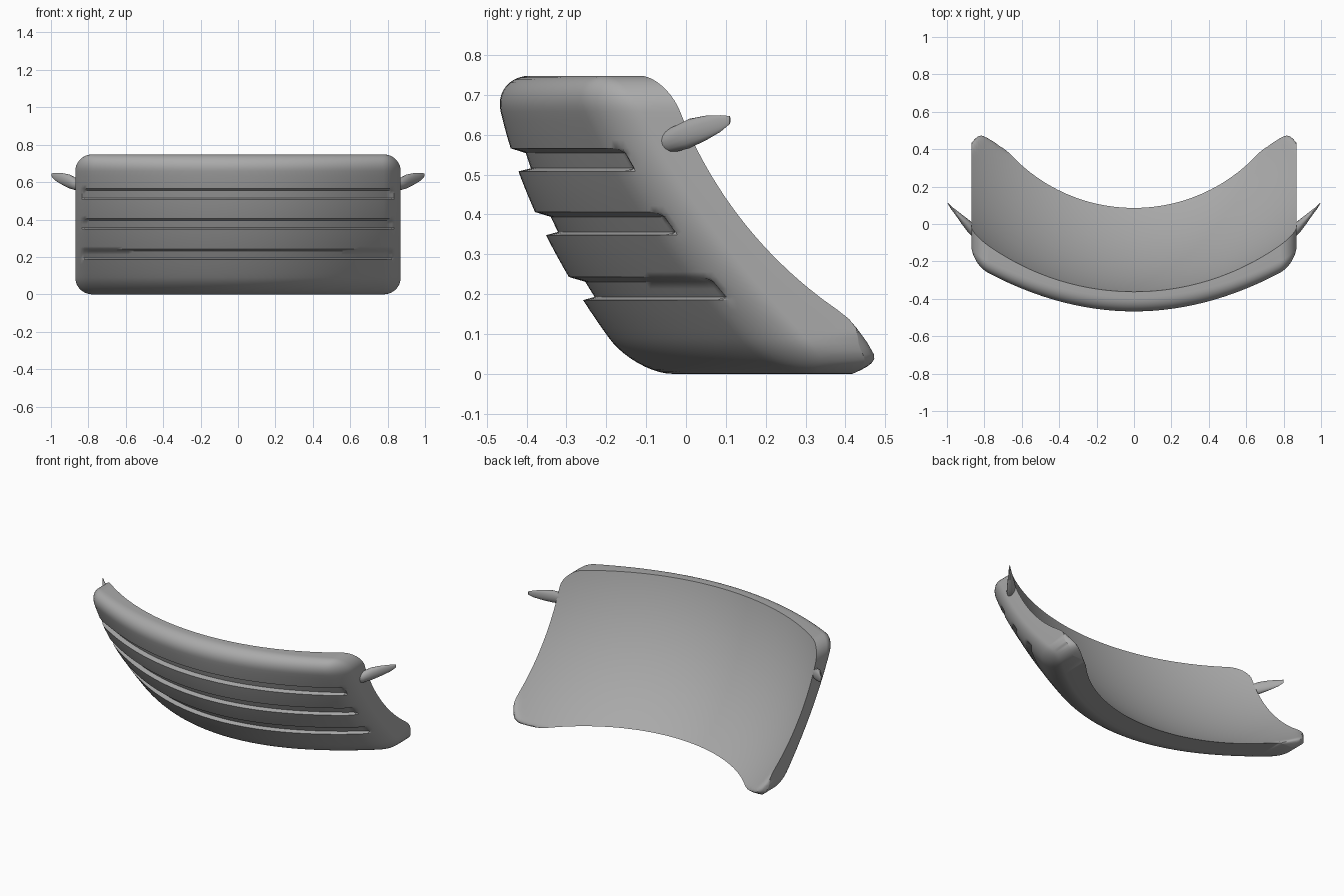
import bpy, bmesh, math
from mathutils import Vector

cube = bpy.data.objects.get("Cube")
if cube:
    bpy.data.objects.remove(cube, do_unlink=True)

W, H, R = 0.87, 0.748, 0.09        # half width, height, corner radius
GROOVES = (0.508, 0.348, 0.185)    # lower lip of each groove
GROOVE_DEPTH, GROOVE_END = 0.034, 0.835

grey = bpy.data.materials.new("plain grey")
grey.use_nodes = True
grey.diffuse_color = (0.4, 0.4, 0.4, 1)
grey.node_tree.nodes["Principled BSDF"].inputs["Base Color"].default_value = (0.4, 0.4, 0.4, 1)


def finish(name, bm, angle):
    bmesh.ops.recalc_face_normals(bm, faces=bm.faces[:])
    mesh = bpy.data.meshes.new(name)
    bm.to_mesh(mesh)
    bm.free()
    mesh.materials.append(grey)
    obj = bpy.data.objects.new(name, mesh)
    bpy.context.collection.objects.link(obj)
    bpy.ops.object.select_all(action='DESELECT')
    obj.select_set(True)
    bpy.context.view_layer.objects.active = obj
    bpy.ops.object.shade_smooth_by_angle(angle=math.radians(angle))
    return obj


def edge_distance(x, z):
    """Distance inward from the rounded rectangular outline."""
    qx = abs(x) - (W - R)
    qz = abs(z - H / 2) - (H / 2 - R)
    outside = math.hypot(max(qx, 0), max(qz, 0))
    return max(0, R - outside - min(max(qx, qz), 0))


def groove(x, z):
    """Depth of the horizontal grooves, fading out at their ends."""
    fade = min(1, max(0, (GROOVE_END - abs(x)) / 0.03))
    inside = any(g + 0.005 < z < g + 0.05 for g in GROOVES)
    return GROOVE_DEPTH * fade if inside else 0


def back(x, z):
    """Spherical hollow, softly capped at the lower rear tips."""
    ball = 0.99 - math.sqrt(max(0.01, 1.92 - x * x - (z - 1.05) ** 2))
    cap = 0.48 - 10 * max(0, abs(x) - 0.8) ** 2 - 25 * max(0, 0.05 - z) ** 2
    k = 0.05
    h = max(k - abs(ball - cap), 0) / k
    return min(ball, cap) - h * h * k / 4


def front(x, z):
    """Sloping bowed face with a rounded rim."""
    y = -0.125 - 0.8 * z + 0.43 * z * z + (0.565 - 0.33 * z) * x * x
    d = edge_distance(x, z)
    if d < R:
        y += R - math.sqrt(R * R - (R - d) ** 2)
    return min(y + groove(x, z), back(x, z) - 0.004)


def spaced(half, core):
    """Symmetric positions, closer together in the rounded rim."""
    inner = half - R
    mid = [inner * (2 * i / core - 1) for i in range(core + 1)]
    rim = [inner + R * math.sin(math.pi / 2 * i / 10) for i in range(1, 11)]
    return [-v for v in reversed(rim)] + mid + rim


# Curved shield body: grooved front, hollow back and a joining rim
columns = [x / W for x in spaced(W, 48)]
rows = [z + H / 2 for z in spaced(H / 2, 24)]
rows = [z for z in rows if not any(g - 0.006 < z < g + 0.064 for g in GROOVES)]
for g in GROOVES:
    rows += [g, g + 0.008, g + 0.028, g + 0.046, g + 0.058]
rows.sort()


def half_width(z):
    q = max(0, abs(z - H / 2) - (H / 2 - R))
    return W - R + math.sqrt(max(0, R * R - q * q))


bm = bmesh.new()
sheets = []
for surface in (front, back):
    sheets.append([[bm.verts.new((s * half_width(z), surface(s * half_width(z), z), z))
                    for s in columns] for z in rows])
for sheet in sheets:
    for lower, upper in zip(sheet, sheet[1:]):
        for i in range(len(columns) - 1):
            bm.faces.new((lower[i], lower[i + 1], upper[i + 1], upper[i]))


def outline(sheet):
    return (sheet[0] + [r[-1] for r in sheet[1:-1]]
            + sheet[-1][::-1] + [r[0] for r in sheet[-2:0:-1]])


rim_a, rim_b = outline(sheets[0]), outline(sheets[1])
for i in range(len(rim_a)):
    j = (i + 1) % len(rim_a)
    bm.faces.new((rim_a[i], rim_a[j], rim_b[j], rim_b[i]))
finish("shield_body", bm, 40)

# Side fins: tapered blades sweeping outward and back
STATIONS = (  # centre, half thickness, half height
    ((0.825, -0.075, 0.578), 0.020, 0.022),
    ((0.865, -0.030, 0.588), 0.027, 0.032),
    ((0.900, 0.008, 0.603), 0.022, 0.037),
    ((0.940, 0.050, 0.617), 0.013, 0.031),
    ((0.975, 0.086, 0.628), 0.006, 0.021),
    ((0.995, 0.110, 0.637), 0.002, 0.010),
)
SIDES = 16
for name, side in (("left_fin", 1), ("right_fin", -1)):
    bm = bmesh.new()
    rings = []
    across = Vector((0.72, -0.69, 0))
    for centre, thick, tall in STATIONS:
        ring = []
        for i in range(SIDES):
            a = 2 * math.pi * i / SIDES
            p = Vector(centre) + across * thick * math.cos(a)
            p.z += tall * math.sin(a)
            p.x *= side
            ring.append(bm.verts.new(p))
        rings.append(ring)
    for a, b in zip(rings, rings[1:]):
        for i in range(SIDES):
            j = (i + 1) % SIDES
            bm.faces.new((a[i], a[j], b[j], b[i]))
    bm.faces.new(rings[0])
    bm.faces.new(rings[-1])
    finish(name, bm, 50)
